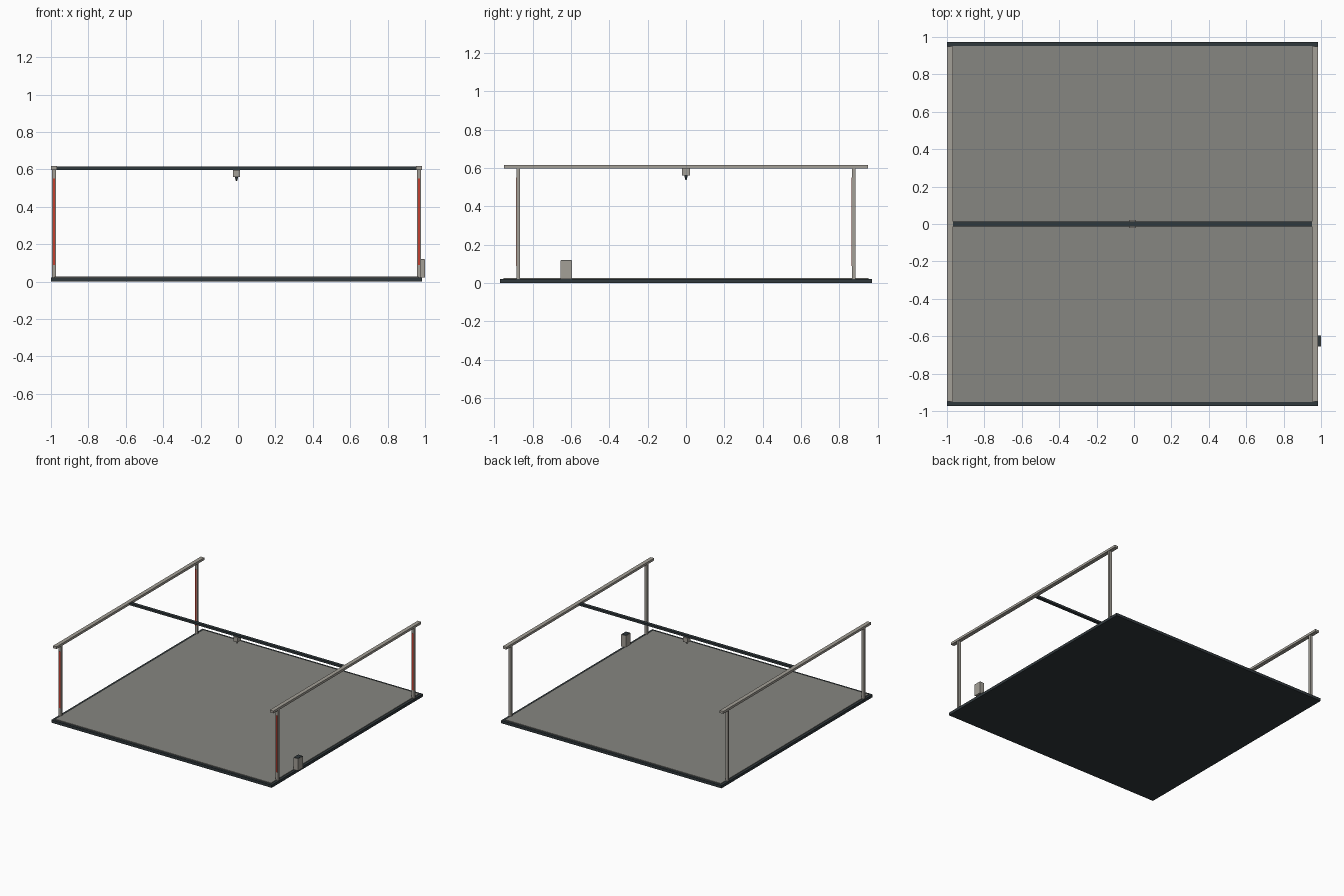
import bpy

if "Cube" in bpy.data.objects:
    bpy.data.objects.remove(bpy.data.objects["Cube"])

CX = -0.008  # frame centre in x (the control box sticks out on the right)


def material(name, color):
    m = bpy.data.materials.new(name)
    m.diffuse_color = color
    m.use_nodes = True
    m.node_tree.nodes["Principled BSDF"].inputs["Base Color"].default_value = m.diffuse_color
    return m


DARK = material("dark_metal", (0.03, 0.04, 0.045, 1))
RED = material("red", (0.55, 0.05, 0.03, 1))
PLATE = material("plate_grey", (0.24, 0.24, 0.22, 1))
ALU = material("aluminium", (0.37, 0.35, 0.31, 1))


def box(name, x, y, z, mat):
    """Box from (min, max) ranges along each axis."""
    loc = [(a + b) / 2 for a, b in (x, y, z)]
    bpy.ops.mesh.primitive_cube_add(size=1, location=loc)
    o = bpy.context.object
    o.name = name
    o.scale = [b - a for a, b in (x, y, z)]
    bpy.ops.object.transform_apply(location=False, rotation=False, scale=True)
    o.data.materials.append(mat)
    return o


def around(c, half):
    return (c - half, c + half)


# Base slab and work plate
box("base", around(CX, 0.992), (-0.972, 0.972), (0, 0.022), DARK)
box("work_plate", around(CX, 0.972), (-0.952, 0.952), (0.022, 0.027), PLATE)

# Side rails on four posts, each post with a red strip on its front face
for side, sx in (("left", -1), ("right", 1)):
    x = CX + sx * 0.976
    box(f"{side}_rail", around(x, 0.016), (-0.95, 0.95), (0.598, 0.617), ALU)
    for end, sy in (("front", -1), ("back", 1)):
        y = sy * 0.875
        box(f"{end}_{side}_post", around(x, 0.011), around(y, 0.009), (0.022, 0.598), ALU)
        box(f"{end}_{side}_strip", around(x, 0.006), (y - 0.012, y - 0.009), (0.09, 0.55), RED)

# Cross beam with the tool head and its nozzle
box("cross_beam", around(CX, 0.96), around(0, 0.013), (0.598, 0.615), DARK)
box("tool_head", around(CX, 0.019), around(0, 0.022), (0.56, 0.598), ALU)
bpy.ops.mesh.primitive_cone_add(vertices=16, radius1=0.003, radius2=0.009, depth=0.022,
                                location=(CX, 0, 0.549))
nozzle = bpy.context.object
nozzle.name = "nozzle"
nozzle.data.materials.append(DARK)
bpy.ops.object.shade_smooth_by_angle()

# Control box on the right edge with a dark lid
box("control_box", (0.958, 1.0), (-0.655, -0.595), (0.022, 0.118), ALU)
box("control_box_lid", (0.96, 0.998), (-0.653, -0.597), (0.118, 0.121), DARK)
